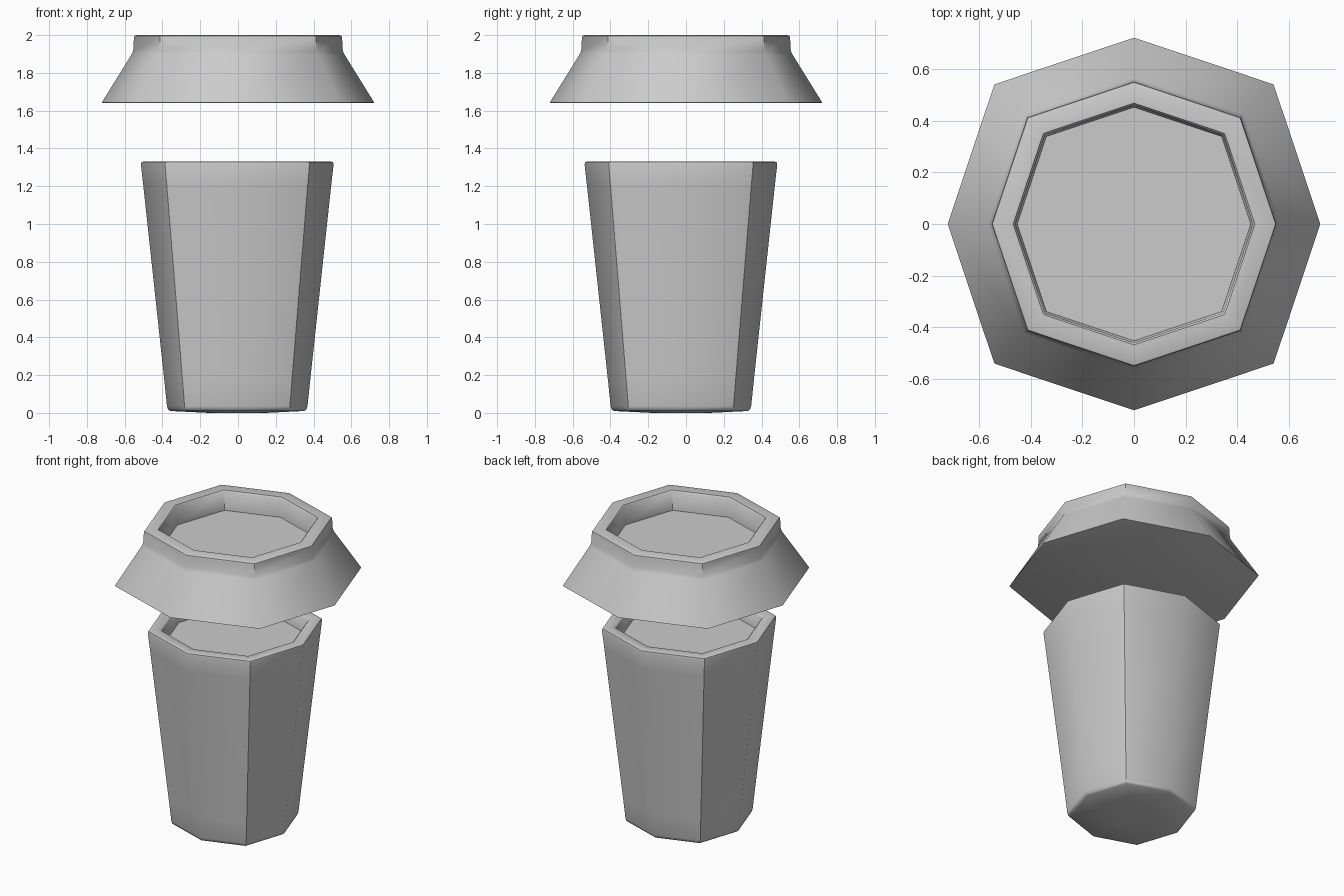
import bpy, bmesh, math

if "Cube" in bpy.data.objects:
    bpy.data.objects.remove(bpy.data.objects["Cube"])

SIDES = 8


def ring_point(r, i, z):
    # diagonal corners sit slightly further out than the axis corners
    k = r * (1.06 if i % 2 else 1.0)
    a = 2 * math.pi * i / SIDES
    return (k * math.cos(a), k * math.sin(a), z)


def lathe(name, profile, location):
    """Closed eight-sided body from (radius, z) rings, bottom to top to inside."""
    bm = bmesh.new()
    rings = [[bm.verts.new(ring_point(r, i, z)) for i in range(SIDES)]
             for r, z in profile]
    for lo, hi in zip(rings, rings[1:]):
        for i in range(SIDES):
            j = (i + 1) % SIDES
            bm.faces.new((lo[i], lo[j], hi[j], hi[i]))
    bm.faces.new(rings[0][::-1])
    bm.faces.new(rings[-1])
    bmesh.ops.recalc_face_normals(bm, faces=bm.faces)
    mesh = bpy.data.meshes.new(name)
    bm.to_mesh(mesh)
    bm.free()
    ob = bpy.data.objects.new(name, mesh)
    bpy.context.collection.objects.link(ob)
    ob.location = location
    bpy.ops.object.select_all(action='DESELECT')
    ob.select_set(True)
    bpy.context.view_layer.objects.active = ob
    bpy.ops.object.shade_smooth_by_angle(angle=math.radians(50))
    return ob


# tapered cup with thick rim and a shallow drink surface inside
lathe("cup", [
    (0.15, 0.0), (0.355, 0.01), (0.366, 0.018), (0.372, 0.035),
    (0.387, 0.18), (0.497, 1.20), (0.510, 1.315), (0.507, 1.327), (0.498, 1.33),
    (0.438, 1.33), (0.428, 1.32), (0.418, 1.23),
], (-0.004, -0.027, 0))

# flared lid with raised rim and recessed top
lathe("lid", [
    (0.715, 1.64), (0.721, 1.642), (0.717, 1.65),
    (0.565, 1.895), (0.555, 1.915), (0.551, 1.985), (0.548, 1.996), (0.538, 2.0),
    (0.468, 2.0), (0.460, 1.99), (0.452, 1.87),
], (0, 0, 0))
